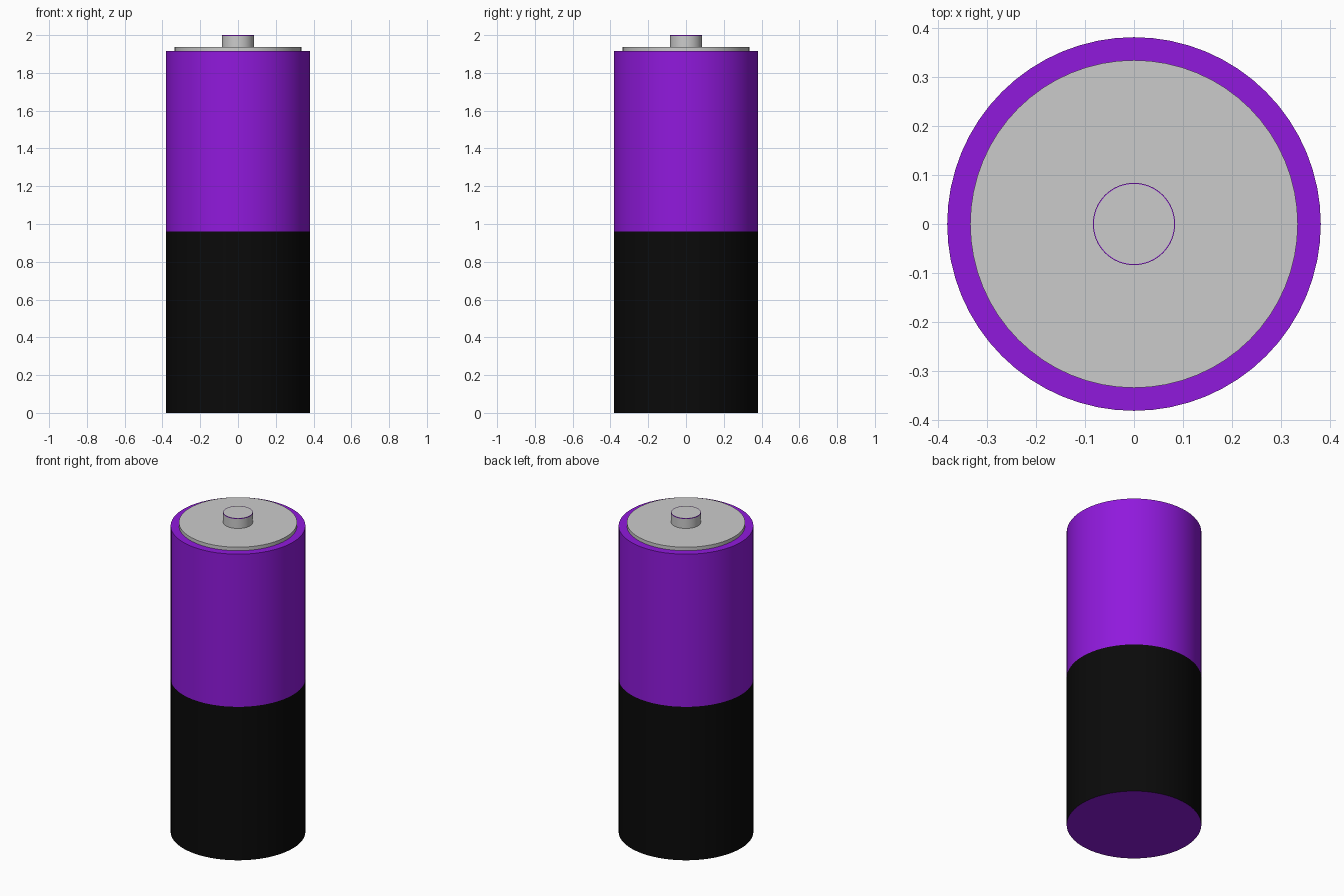
import bpy, bmesh, math

if "Cube" in bpy.data.objects:
    bpy.data.objects.remove(bpy.data.objects["Cube"])

SIDES = 64


def material(name, rgb):
    mat = bpy.data.materials.new(name)
    mat.diffuse_color = (*rgb, 1)
    mat.use_nodes = True
    mat.node_tree.nodes["Principled BSDF"].inputs["Base Color"].default_value = mat.diffuse_color
    return mat


def lathe(name, profile, mat=None):
    """Spin a list of (radius, z) points, listed bottom to top, around z."""
    bm = bmesh.new()
    rings = []
    for r, z in profile:
        if r == 0:
            rings.append([bm.verts.new((0, 0, z))] * SIDES)
        else:
            rings.append([bm.verts.new((r * math.cos(2 * math.pi * i / SIDES),
                                        r * math.sin(2 * math.pi * i / SIDES), z))
                          for i in range(SIDES)])
    for low, high in zip(rings, rings[1:]):
        for i in range(SIDES):
            j = (i + 1) % SIDES
            corners = [low[i], low[j], high[j], high[i]]
            bm.faces.new(list(dict.fromkeys(corners)))
    mesh = bpy.data.meshes.new(name)
    bm.to_mesh(mesh)
    bm.free()
    obj = bpy.data.objects.new(name, mesh)
    bpy.context.collection.objects.link(obj)
    if mat:
        mesh.materials.append(mat)
    bpy.ops.object.select_all(action='DESELECT')
    obj.select_set(True)
    bpy.context.view_layer.objects.active = obj
    bpy.ops.object.shade_smooth_by_angle(angle=math.radians(40))
    return obj


purple = material("purple", (0.28, 0.01, 0.72))
black = material("black", (0.003, 0.003, 0.003))
steel = material("steel", (0.55, 0.55, 0.55))

R, CAP, TIP = 0.382, 0.335, 0.084

# Cylindrical case: purple base, black lower half, purple upper half and rim
lathe("base_disc", [(0, 0), (R, 0)], purple)
lathe("lower_case", [(R, 0), (R, 0.96)], black)
lathe("upper_case", [(R, 0.96), (R, 1.915), (CAP, 1.915)], purple)

# Raised metal end cap and terminal
lathe("end_cap", [(CAP, 1.915), (CAP, 1.937), (TIP, 1.937)], steel)
lathe("terminal_side", [(TIP, 1.937), (TIP, 1.996)], steel)
lathe("terminal_edge", [(TIP, 1.996), (TIP, 2.0), (TIP - 0.002, 2.0)], purple)
lathe("terminal_top", [(TIP - 0.002, 2.0), (0, 2.0)], steel)
